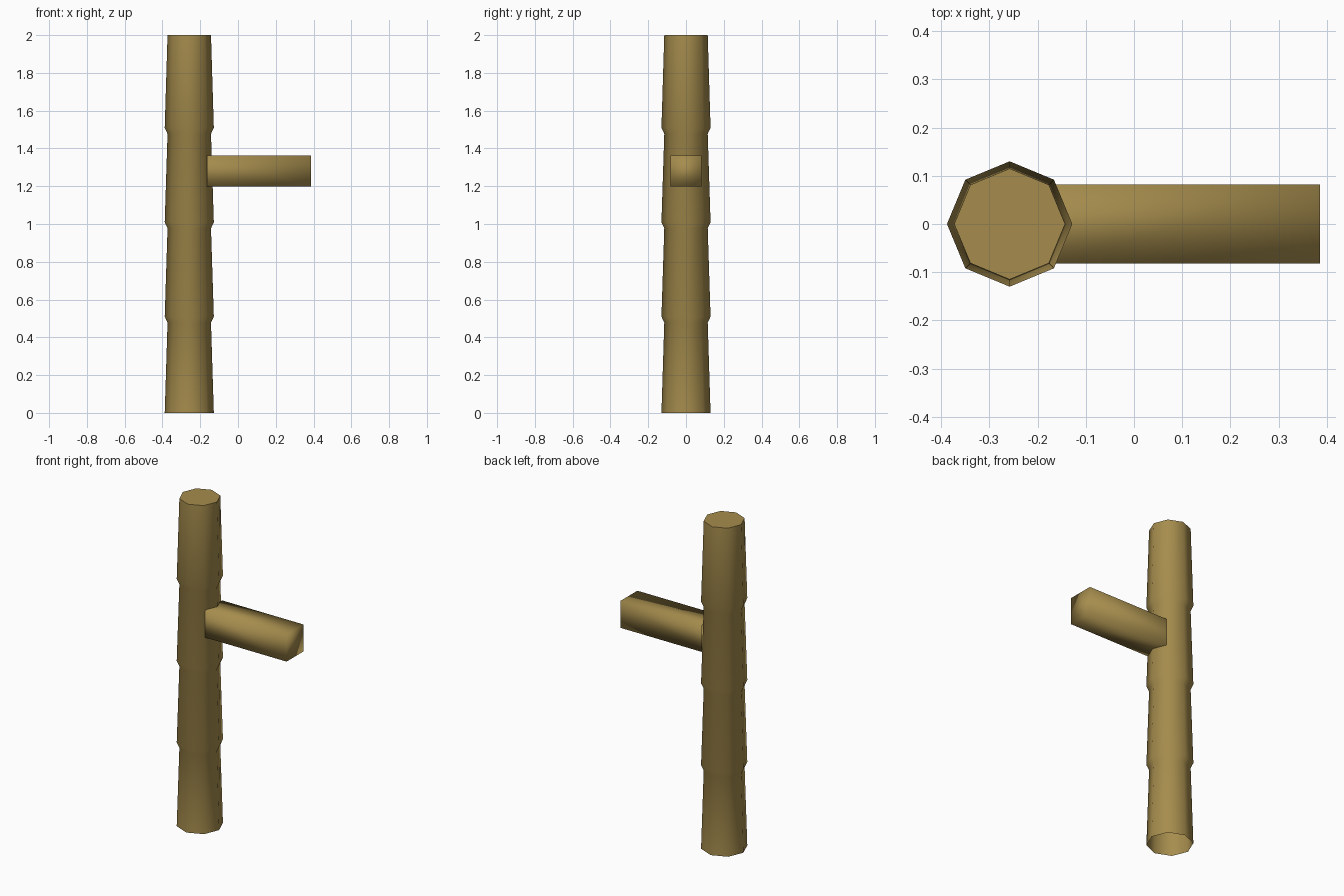
import bpy, bmesh, math

cube = bpy.data.objects.get("Cube")
if cube:
    bpy.data.objects.remove(cube, do_unlink=True)

SIDES = 8
TRUNK_X = -0.258
WIDE, NARROW = 0.13, 0.115

# One wood colour for everything
wood = bpy.data.materials.new("bamboo_brown")
wood.use_nodes = True
colour = (0.38, 0.265, 0.075, 1)
wood.diffuse_color = colour
bsdf = wood.node_tree.nodes["Principled BSDF"]
bsdf.inputs["Base Color"].default_value = colour
bsdf.inputs["Roughness"].default_value = 0.9


def finish(name, bm, smooth=True):
    mesh = bpy.data.meshes.new(name)
    for face in bm.faces:
        face.smooth = smooth
    bm.to_mesh(mesh)
    bm.free()
    mesh.materials.append(wood)
    obj = bpy.data.objects.new(name, mesh)
    bpy.context.collection.objects.link(obj)
    return obj


def ring(bm, radius, z):
    step = math.tau / SIDES
    return [bm.verts.new((TRUNK_X + radius * math.cos(i * step),
                          radius * math.sin(i * step), z)) for i in range(SIDES)]


# Trunk: tapering sections, each flaring out again at its joint, open below
profile = [(WIDE, 0)]
for joint in (0.5, 1.0, 1.5):
    profile += [(NARROW, joint - 0.023), (WIDE, joint + 0.01)]
profile.append((NARROW, 2.0))

bm = bmesh.new()
rings = [ring(bm, r, z) for r, z in profile]
for low, high in zip(rings, rings[1:]):
    for i in range(SIDES):
        j = (i + 1) % SIDES
        bm.faces.new((low[i], low[j], high[j], high[i]))
finish("trunk", bm)

# Flat cut end on top of the trunk
bm = bmesh.new()
bm.faces.new(ring(bm, NARROW, 2.0))
finish("trunk_top", bm, smooth=False)

# Side branch: softly shaded square bar, open where it meets the trunk
x0, x1, half, mid = -0.165, 0.386, 0.082, 1.28
bm = bmesh.new()
bmesh.ops.create_cube(bm, size=1)
for v in bm.verts:
    v.co = (x0 if v.co.x < 0 else x1, v.co.y * 2 * half, mid + v.co.z * 2 * half)
bm.normal_update()
inner = [f for f in bm.faces if f.normal.x < -0.9]
bmesh.ops.delete(bm, geom=inner, context='FACES_ONLY')
finish("branch", bm)
